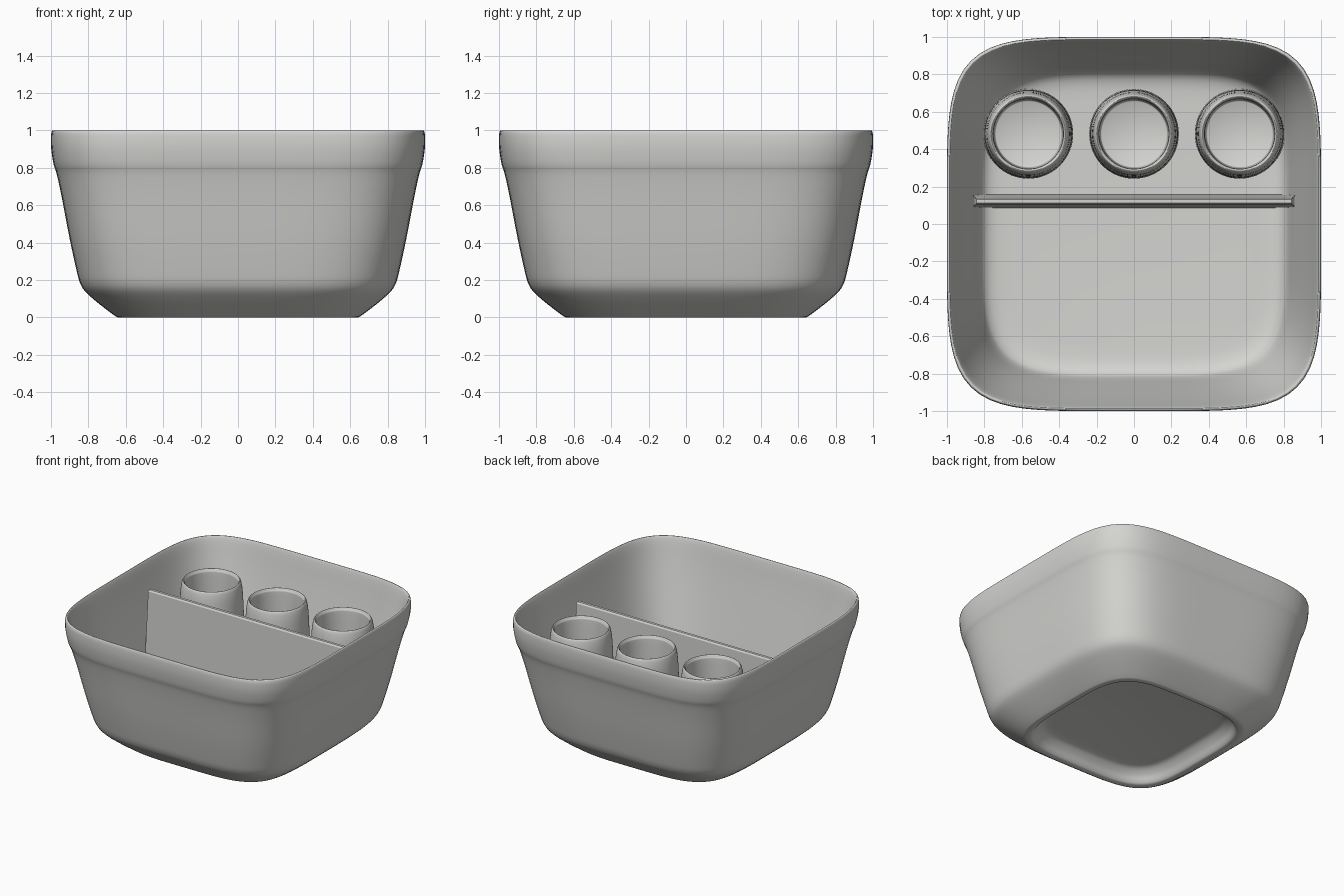
import bpy, bmesh, math
from mathutils import Vector

cube = bpy.data.objects.get("Cube")
if cube:
    bpy.data.objects.remove(cube, do_unlink=True)

grey = bpy.data.materials.new("warm grey")
grey.use_nodes = True
grey.diffuse_color = (0.66, 0.66, 0.64, 1)
grey.node_tree.nodes["Principled BSDF"].inputs["Base Color"].default_value = grey.diffuse_color


def smooth_path(points, steps=4):
    """Catmull-Rom curve through the profile points."""
    p = [Vector(q) for q in points]
    p = [p[0]] + p + [p[-1]]
    out = []
    for a, b, c, d in zip(p, p[1:], p[2:], p[3:]):
        for i in range(steps):
            t = i / steps
            out.append(b + 0.5 * t * ((c - a) + t * ((2 * a - 5 * b + 4 * c - d)
                       + t * (3 * (b - c) + d - a))))
    return out + [p[-1]]


def skin(name, rings, angle):
    """Join stacked rings of points into a closed, smooth-shaded solid."""
    bm = bmesh.new()
    rings = [[bm.verts.new(co) for co in ring] for ring in rings]
    count = len(rings[0])
    for low, high in zip(rings, rings[1:]):
        for i in range(count):
            j = (i + 1) % count
            bm.faces.new((low[i], low[j], high[j], high[i]))
    bm.faces.new(rings[0])
    bm.faces.new(rings[-1])
    bmesh.ops.recalc_face_normals(bm, faces=bm.faces)
    mesh = bpy.data.meshes.new(name)
    bm.to_mesh(mesh)
    bm.free()
    mesh.materials.append(grey)
    obj = bpy.data.objects.new(name, mesh)
    bpy.context.collection.objects.link(obj)
    bpy.ops.object.select_all(action='DESELECT')
    obj.select_set(True)
    bpy.context.view_layer.objects.active = obj
    bpy.ops.object.shade_smooth_by_angle(angle=math.radians(angle))


def superellipse(r, z, power, sides, centre=(0, 0)):
    ring = []
    for i in range(sides):
        a = math.tau * i / sides
        c, s = math.cos(a), math.sin(a)
        k = r * (abs(c) ** power + abs(s) ** power) ** (-1 / power)
        ring.append((centre[0] + k * c, centre[1] + k * s, z))
    return ring


# Bowl: recessed underside, foot, flared wall, upright rim band, inner wall, floor
bowl_profile = [
    (0.48, 0.1), (0.53, 0.09), (0.57, 0.055), (0.593, 0.018), (0.61, 0.002),
    (0.64, 0.0), (0.66, 0.01), (0.705, 0.043), (0.77, 0.095), (0.82, 0.142),
    (0.845, 0.185), (0.863, 0.25), (0.9, 0.42), (0.942, 0.64), (0.969, 0.765),
    (0.985, 0.815), (0.995, 0.87), (1.0, 0.92), (1.0, 0.97), (0.996, 0.994),
    (0.99, 1.0), (0.983, 0.994), (0.972, 0.95), (0.95, 0.83), (0.92, 0.68),
    (0.86, 0.4), (0.825, 0.24), (0.795, 0.185), (0.74, 0.16), (0.66, 0.152),
]
# The corners get a little squarer towards the rim
skin("bowl", [superellipse(r, z, 4.2 + 0.9 * z, 128)
              for r, z in smooth_path(bowl_profile)], 80)

# Three round cups in a row at the back
cup_profile = [
    (0.19, 0.13), (0.236, 0.165), (0.237, 0.25), (0.232, 0.5), (0.222, 0.76),
    (0.212, 0.85), (0.201, 0.878), (0.191, 0.865), (0.187, 0.82), (0.185, 0.5),
    (0.182, 0.21), (0.172, 0.17),
]
for label, x in (("right", -0.565), ("middle", 0), ("left", 0.565)):
    skin(label + "_cup", [superellipse(r, z, 2, 64, (x, 0.482))
                          for r, z in smooth_path(cup_profile)], 80)

# Thin upright divider across the bowl, tapering to its top edge
divider_levels = [(0.77, 0.036, 0.145), (0.815, 0.034, 0.19), (0.862, 0.029, 0.4),
                  (0.846, 0.018, 0.86), (0.842, 0.01, 0.872)]
skin("divider", [[(sx * w, 0.122 + sy * t, z)
                  for sx, sy in ((-1, -1), (1, -1), (1, 1), (-1, 1))]
                 for w, t, z in divider_levels], 30)
